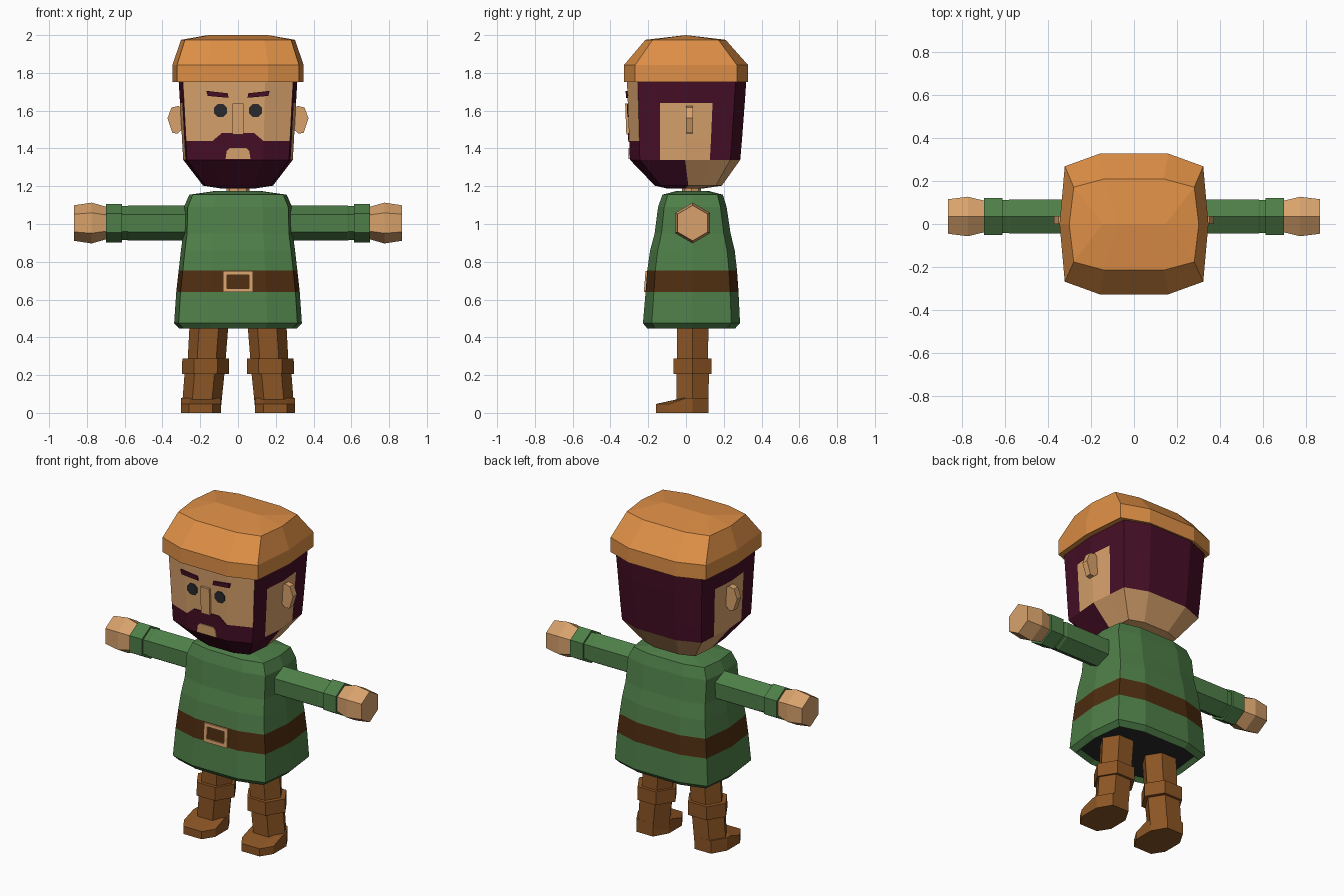
import bpy, bmesh, math
from mathutils import Vector

if "Cube" in bpy.data.objects:
    bpy.data.objects.remove(bpy.data.objects["Cube"])


def material(name, rgb):
    m = bpy.data.materials.new(name)
    lin = [((c / 255 + 0.055) / 1.055) ** 2.4 for c in rgb]
    m.diffuse_color = (*lin, 1)
    m.use_nodes = True
    m.node_tree.nodes["Principled BSDF"].inputs["Base Color"].default_value = m.diffuse_color
    return m


SKIN = material("skin", (216, 162, 108))
HAIR = material("dark_red_hair", (70, 14, 38))
GREEN = material("green_cloth", (78, 126, 72))
BELT = material("dark_brown_leather", (78, 45, 16))
BOOT = material("brown_leather", (140, 85, 36))
HAT = material("orange_felt", (222, 143, 70))
DARK = material("charcoal", (42, 43, 46))


def finish(name, bm, mats, rule=None):
    bmesh.ops.remove_doubles(bm, verts=bm.verts[:], dist=0.0005)
    bmesh.ops.recalc_face_normals(bm, faces=bm.faces[:])
    if rule:
        for f in bm.faces:
            f.material_index = rule(f.calc_center_median(), f.normal)
    me = bpy.data.meshes.new(name)
    bm.to_mesh(me)
    bm.free()
    for m in mats:
        me.materials.append(m)
    ob = bpy.data.objects.new(name, me)
    bpy.context.collection.objects.link(ob)
    return ob


def loft(name, rings, mats, rule=None, cap_end=True):
    """Skin a stack of closed rings, bottom to top."""
    bm = bmesh.new()
    rows = [[bm.verts.new(p) for p in r] for r in rings]
    n = len(rows[0])
    for a, b in zip(rows, rows[1:]):
        for i in range(n):
            j = (i + 1) % n
            bm.faces.new((a[i], a[j], b[j], b[i]))
    bm.faces.new(rows[0][::-1])
    if cap_end:
        bm.faces.new(rows[-1])
    return finish(name, bm, mats, rule)


def plates(name, polys, face_y, mat, t=0.008):
    """Thin plates drawn in x,z that follow a front surface."""
    bm = bmesh.new()
    for poly in polys:
        front = [bm.verts.new((x, face_y(z) - t, z)) for x, z in poly]
        back = [bm.verts.new((x, face_y(z) + 0.0015, z)) for x, z in poly]
        bm.faces.new(front)
        bm.faces.new(back[::-1])
        for i in range(len(poly)):
            j = (i + 1) % len(poly)
            bm.faces.new((front[i], back[i], back[j], front[j]))
    return finish(name, bm, [mat])


# Rounded-box outline shared by head, hat and tunic
RIGHT = [(.46, -1), (.93, -.82), (1, 0), (.93, .82), (.46, 1)]
RIGHT_FINE = [(.46, -1), (.93, -.82), (.96, -.45), (1, 0), (.96, .45), (.93, .82), (.46, 1)]


def box_ring(z, w, y0, y1, half=RIGHT):
    shape = half + [(-x, y) for x, y in reversed(half)]
    mid, d = (y0 + y1) / 2, (y1 - y0) / 2
    return [(x * w, mid + y * d, z) for x, y in shape]


def hex_x(x, r):
    """Hexagon across the arm, corner up."""
    return [(x, .035 + r * .87 * math.sin(a) / .866 * .98, 1.005 + r * math.cos(a))
            for a in (math.radians(60 * i) for i in range(6))]


def hex_z(cx, z, r):
    """Hexagon around the leg, corners to the sides."""
    return [(cx + r * math.cos(a), .035 + r * .94 * math.sin(a), z)
            for a in (math.radians(60 * i) for i in range(6))]


# Tunic with painted belt and dark open underside
def tunic_rule(c, n):
    if c.z < .48 and n.z < -.95:
        return 2
    return 1 if .645 < c.z < .75 else 0


loft("tunic", [box_ring(*r) for r in (
    (.468, .285, -.18, .24), (.447, .31, -.205, .26), (.475, .338, -.228, .286),
    (.64, .327, -.214, .278), (.755, .314, -.205, .27), (.86, .302, -.19, .258),
    (.95, .29, -.166, .236), (1.09, .286, -.148, .215), (1.155, .258, -.125, .195),
    (1.175, .12, -.05, .12))], [GREEN, BELT, DARK], tunic_rule)

# Buckle frame from four mitred bars
corners = [(-1, -1), (1, -1), (1, 1), (-1, 1)]
out = [(.08 * x, .695 + .056 * z) for x, z in corners]
inn = [(.058 * x, .695 + .036 * z) for x, z in corners]
plates("buckle", [[out[i], out[(i + 1) % 4], inn[(i + 1) % 4], inn[i]] for i in range(4)],
       lambda z: -.214 + (z - .64) * .078, SKIN, .009)

# Neck
loft("neck", [[(.062 * math.cos(i * math.pi / 4), .03 + .05 * math.sin(i * math.pi / 4), z)
               for i in range(8)] for z in (1.15, 1.23)], [SKIN])


# Head: hair on the sides and back, beard below, skin on face and ear patches
def head_rule(c, n):
    if c.z < 1.34:
        return 1 if c.y < 0 else 0
    if c.y < -.24:
        return 1 if c.z < 1.44 else 0
    return 0 if abs(c.y) < .14 and c.z < 1.64 else 1


def face_y(z):
    return -.297 - (z - 1.34) * .037


loft("head", [box_ring(*r, RIGHT_FINE) for r in (
    (1.188, .09, -.10, .09), (1.203, .185, -.165, .19), (1.34, .29, -.297, .287),
    (1.44, .296, -.3007, .296), (1.64, .307, -.3081, .311), (1.77, .315, -.313, .32))],
    [SKIN, HAIR], head_rule)

# Face details
plates("moustache", [[(-.14, 1.435), (.14, 1.435), (.085, 1.482), (-.085, 1.482)]], face_y, HAIR, .005)
plates("mouth", [[(-.066, 1.343), (.066, 1.343), (.06, 1.385), (.045, 1.402),
                  (-.045, 1.402), (-.06, 1.385)]], face_y, SKIN, .006)
plates("nose", [[(-.03, 1.475), (.03, 1.475), (.03, 1.638), (-.03, 1.638)]], face_y, SKIN, .014)
plates("eyes", [[(s * .093 + .037 * math.cos(a), 1.601 + .037 * math.sin(a))
                 for a in (math.radians(22.5 + 45 * i) for i in range(8))] for s in (-1, 1)],
       face_y, DARK, .005)
plates("eyebrows", [[(s * x, z) for x, z in ((.05, 1.668), (.16, 1.678), (.168, 1.705), (.055, 1.692))]
                    for s in (-1, 1)], face_y, HAIR, .009)

# Hat: upright rim, sloped crown, ridge on top
loft("hat", [box_ring(*r) for r in (
    (1.752, .347, -.328, .328), (1.842, .347, -.328, .328),
    (1.975, .302, -.215, .21), (2.0, .158, 0, 0))], [HAT], cap_end=False)

for s, side in ((-1, "left"), (1, "right")):
    # Ear: flat disc standing out from the side of the head
    ear = [(.285, 1.60), (.315, 1.625), (.352, 1.617), (.373, 1.56), (.348, 1.483), (.32, 1.478), (.285, 1.51)]
    loft(side + "_ear", [[(s * x, y, z) for x, z in ear] for y in (.0, .038)], [SKIN])

    # Arm: sleeve, cuff and mitten hand
    for part, secs, mat in (
            ("sleeve", ((.2, .093), (.58, .093), (.59, .089), (.63, .089)), GREEN),
            ("cuff", ((.614, .102), (.70, .102)), GREEN),
            ("hand", ((.69, .084), (.775, .108), (.868, .094)), SKIN)):
        loft(f"{side}_{part}", [[(s * x, y, z) for x, y, z in hex_x(*q)] for q in secs], [mat])

    # Leg leaning outwards, boot shaft and folded boot top
    for part, secs in (
            ("leg", ((.168, .25, .1), (.153, .475, .103))),
            ("boot_shaft", ((.196, .0, .103), (.175, .235, .106))),
            ("boot_top", ((.172, .206, .124), (.171, .288, .124)))):
        loft(f"{side}_{part}", [hex_z(s * q[0], q[1], q[2]) for q in secs], [BOOT])

    # Foot: toe pointing forward, sloping up to the ankle
    def foot_ring(z, w, toe, mid):
        half = [(.58 * w, toe), (w, mid), (w, .035), (.53 * w, .12)]
        pts = half + [(-x, y) for x, y in reversed(half)]
        return [(s * .197 + x, y, z) for x, y in pts]

    loft(side + "_foot", [foot_ring(0, .106, -.16, -.09), foot_ring(.047, .106, -.16, -.09),
                          foot_ring(.078, .105, -.02, .0)], [BOOT])
